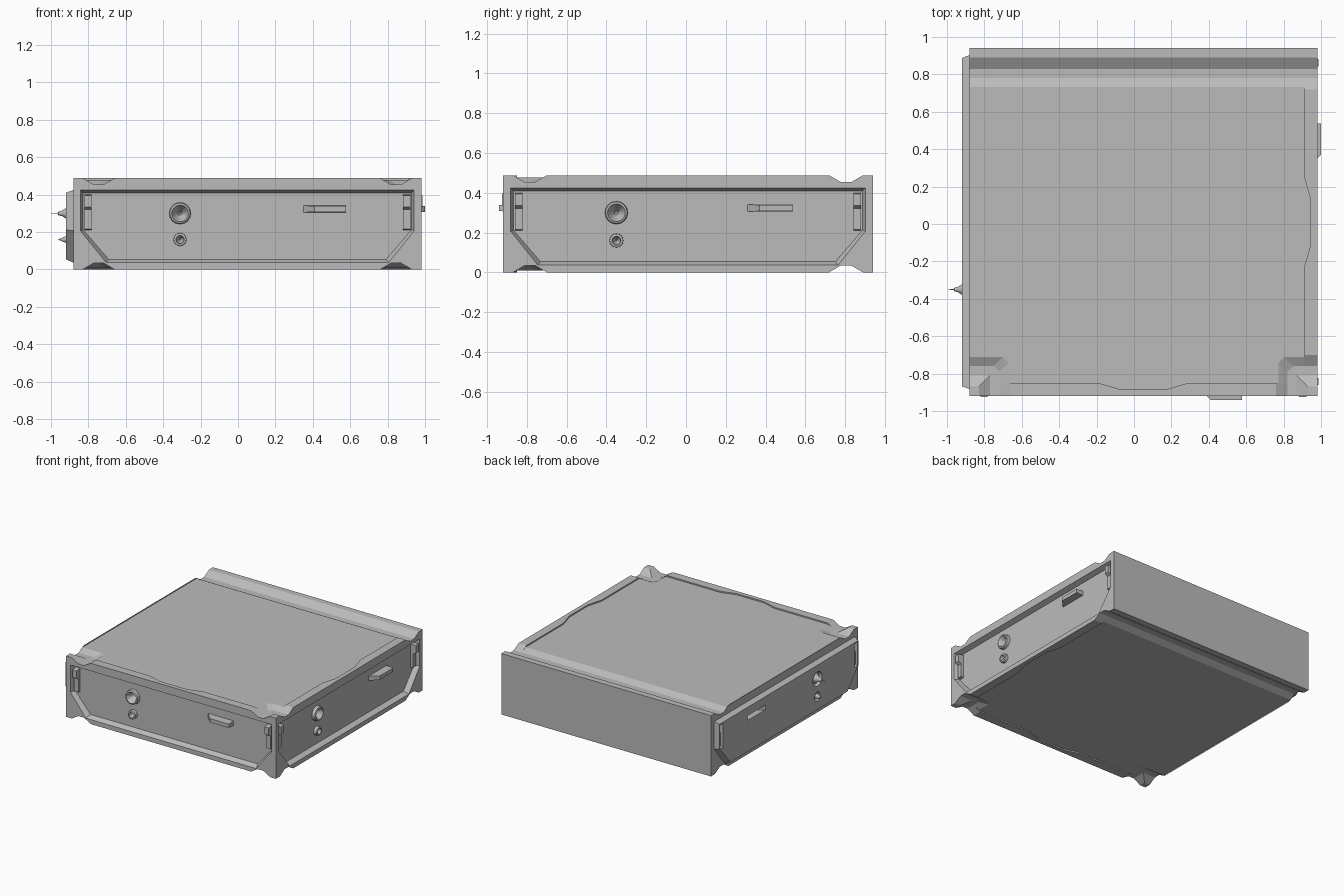
import bpy, bmesh, math
from mathutils import Vector

cube = bpy.data.objects.get("Cube")
if cube:
    bpy.data.objects.remove(cube, do_unlink=True)

H = 0.488               # overall height
FLOOR, TOP = 0.453, 0.478   # groove floor and lid surface
X0, X1, Y0, Y1 = -0.88, 0.98, -0.92, 0.94

grey = bpy.data.materials.new("plain grey")
grey.use_nodes = True
grey.diffuse_color = (0.5, 0.5, 0.5, 1)
grey.node_tree.nodes["Principled BSDF"].inputs["Base Color"].default_value = (0.5, 0.5, 0.5, 1)


def finish(name, bm):
    me = bpy.data.meshes.new(name)
    bm.to_mesh(me)
    bm.free()
    ob = bpy.data.objects.new(name, me)
    bpy.context.collection.objects.link(ob)
    me.materials.append(grey)
    return ob


# Side mappings: (u along the side, outward offset, height) -> world
def front(u, out, z):
    return Vector((u + 0.05, Y0 - out, z))


def right(u, out, z):
    return Vector((X1 + out, u + 0.01, z))


def left(u, out, z):
    return Vector((X0 + out, u + 0.01, z))


def ring(bm, place, pts):
    return [bm.verts.new(place(*p)) for p in pts]


def bridge(bm, a, b):
    n = len(a)
    for i in range(n):
        bm.faces.new((a[i], a[(i + 1) % n], b[(i + 1) % n], b[i]))


def fill(bm, loops, normal):
    edges = []
    for lp in loops:
        for i in range(len(lp)):
            a, b = lp[i], lp[(i + 1) % len(lp)]
            edges.append(bm.edges.get((a, b)) or bm.edges.new((a, b)))
    bmesh.ops.triangle_fill(bm, use_beauty=True, edges=edges, normal=normal)


def side_outline():
    top = [(0.93, H), (0.88, H), (0.82, FLOOR), (0.77, FLOOR), (0.71, H)]
    top += [(-u, z) for u, z in reversed(top)]
    return [(u, 0, z) for u, z in top + [(u, H - z) for u, z in reversed(top)]]


def recess(u, low, high, cut, knee, out):
    half = [(u, high), (u, knee), (cut, low)]
    return [(a, out, z) for a, z in half + [(-a, z) for a, z in reversed(half)]]


def turned(u, z, r, out, n=16):
    return [(u + r * math.cos(2 * math.pi * i / n), out, z + r * math.sin(2 * math.pi * i / n))
            for i in range(n)]


def rect(u0, u1, z0, z1, o0, o1):
    return [(u0, o0, z0), (u1, o0, z0), (u1, o1, z1), (u0, o1, z1)]


def side_panel(name, place):
    bm = bmesh.new()
    normal = place(0, 1, 0) - place(0, 0, 0)
    D = -0.04
    # frame with a sloped recess
    outline = ring(bm, place, side_outline())
    rim = ring(bm, place, recess(0.892, 0.036, 0.425, 0.755, 0.207, 0))
    inner = ring(bm, place, recess(0.878, 0.054, 0.41, 0.742, 0.212, D))
    fill(bm, [outline, rim], normal)
    bridge(bm, rim, inner)
    holes = []
    # round sockets, each with a pin running inwards
    sockets = [(0.30, [(0.058, D), (0.055, -0.015), (0.045, -0.01), (0.033, -0.03), (0.028, D),
                       (0.015, -0.06), (0.01, -0.08), (0.002, -0.085), (0.001, -0.12)]),
               (0.16, [(0.035, D), (0.034, -0.015), (0.022, -0.012), (0.018, D),
                       (0.01, -0.06), (0.001, -0.08)])]
    for z, profile in sockets:
        rings = [ring(bm, place, turned(-0.36, z, r, o)) for r, o in profile]
        for a, b in zip(rings, rings[1:]):
            bridge(bm, a, b)
        bm.faces.new(rings[-1])
        holes.append(rings[0])
    # slanted grip
    base = ring(bm, place, rect(0.30, 0.527, 0.305, 0.342, D, D))
    tip = ring(bm, place, rect(0.36, 0.527, 0.308, 0.338, 0.02, 0.02))
    bridge(bm, base, tip)
    bm.faces.new(tip)
    holes.append(base)
    # upright clips, thick at the top
    for u in (-0.852, 0.852):
        a, b = u - 0.019, u + 0.019
        base = ring(bm, place, rect(a, b, 0.21, 0.40, D, D))
        cap = ring(bm, place, rect(a, b, 0.215, 0.395, -0.018, 0.006))
        mid = ring(bm, place, [(a, -0.018, 0.32), (b, -0.018, 0.32),
                               (b, 0.006, 0.335), (a, 0.006, 0.335)])
        bm.faces.new((base[0], base[1], cap[1], cap[0]))
        bm.faces.new((base[2], base[3], cap[3], cap[2]))
        bm.faces.new((cap[0], cap[1], mid[1], mid[0]))
        bm.faces.new(mid)
        bm.faces.new((mid[3], mid[2], cap[2], cap[3]))
        for i, j in ((0, 3), (1, 2)):
            bm.faces.new((base[i], cap[i], mid[i], mid[j], cap[j], base[j]))
        holes.append(base)
    fill(bm, [inner] + holes, normal)
    finish(name, bm)


side_panel("front_panel", front)
side_panel("right_panel", right)
side_panel("left_panel", left)


def edge_lip(name, place, flip):
    # raised strip along an edge, waisted in the middle
    half = [(0.77, 0.07, FLOOR), (0.71, 0.07, H), (0.24, 0.07, H), (0.12, 0.035, H)]
    stations = half + [(-u, d, z) for u, d, z in reversed(half)]
    bm = bmesh.new()
    rows = [ring(bm, place, [(u, 0, flip(z)), (u, -d, flip(z)), (u, -d, flip(FLOOR - 0.002))])
            for u, d, z in stations]
    for a, b in zip(rows, rows[1:]):
        for i in (0, 1):
            bm.faces.new((a[i], a[i + 1], b[i + 1], b[i]))
    bmesh.ops.recalc_face_normals(bm, faces=bm.faces)
    finish(name, bm)


def lid_outline(cut, z):
    xl, xr, yf, yb = 0.05 - cut, 0.05 + cut, 0.01 - cut, 0.01 + cut
    c = 0.03
    pts = [(X0, yb), (X0, yf), (xl - c, yf), (xl, yf - c), (xl, Y0),
           (xr, Y0), (xr, yf - c), (xr + c, yf), (X1, yf), (X1, yb)]
    return [(x, y, z) for x, y in pts]


def world(x, y, z):
    return Vector((x, y, z))


for word, flip in (("top", lambda z: z), ("bottom", lambda z: H - z)):
    edge_lip(word + "_front_lip", front, flip)
    edge_lip(word + "_right_lip", right, flip)

    # groove floor and the lid standing on it
    bm = bmesh.new()
    f = flip(FLOOR)
    bm.faces.new(ring(bm, world, [(X0, Y0, f), (X1, Y0, f), (X1, Y1, f), (X0, Y1, f)]))
    low = ring(bm, world, lid_outline(0.77, f))
    high = ring(bm, world, lid_outline(0.722, flip(TOP)))
    bridge(bm, low, high)
    bm.faces.new(high)
    if word == "bottom":
        bmesh.ops.reverse_faces(bm, faces=bm.faces)
    finish(word + "_lid", bm)

    # front corner posts, sloped on the inner sides
    for side, x, s in (("left", X1, -1), ("right", X0, 1)):
        bm = bmesh.new()
        rows = [ring(bm, world, [(x, Y0, flip(z)), (x + s * w, Y0, flip(z)),
                                 (x + s * w, Y0 + w, flip(z)), (x, Y0 + w, flip(z))])
                for w, z in ((0.11, FLOOR), (0.05, H))]
        bridge(bm, rows[0], rows[1])
        bm.faces.new(rows[1])
        bmesh.ops.recalc_face_normals(bm, faces=bm.faces)
        finish(word + "_" + side + "_corner_post", bm)

# back wall with a sloped rail at top and bottom
bm = bmesh.new()
profile = [(0.83, FLOOR), (0.89, H), (Y1, H), (Y1, 0), (0.89, 0), (0.83, H - FLOOR)]
ends = [ring(bm, world, [(x, y, z) for y, z in profile]) for x in (X0, X1)]
for i in range(len(profile) - 1):
    bm.faces.new((ends[0][i], ends[1][i], ends[1][i + 1], ends[0][i + 1]))
bmesh.ops.recalc_face_normals(bm, faces=bm.faces)
finish("back_wall", bm)
